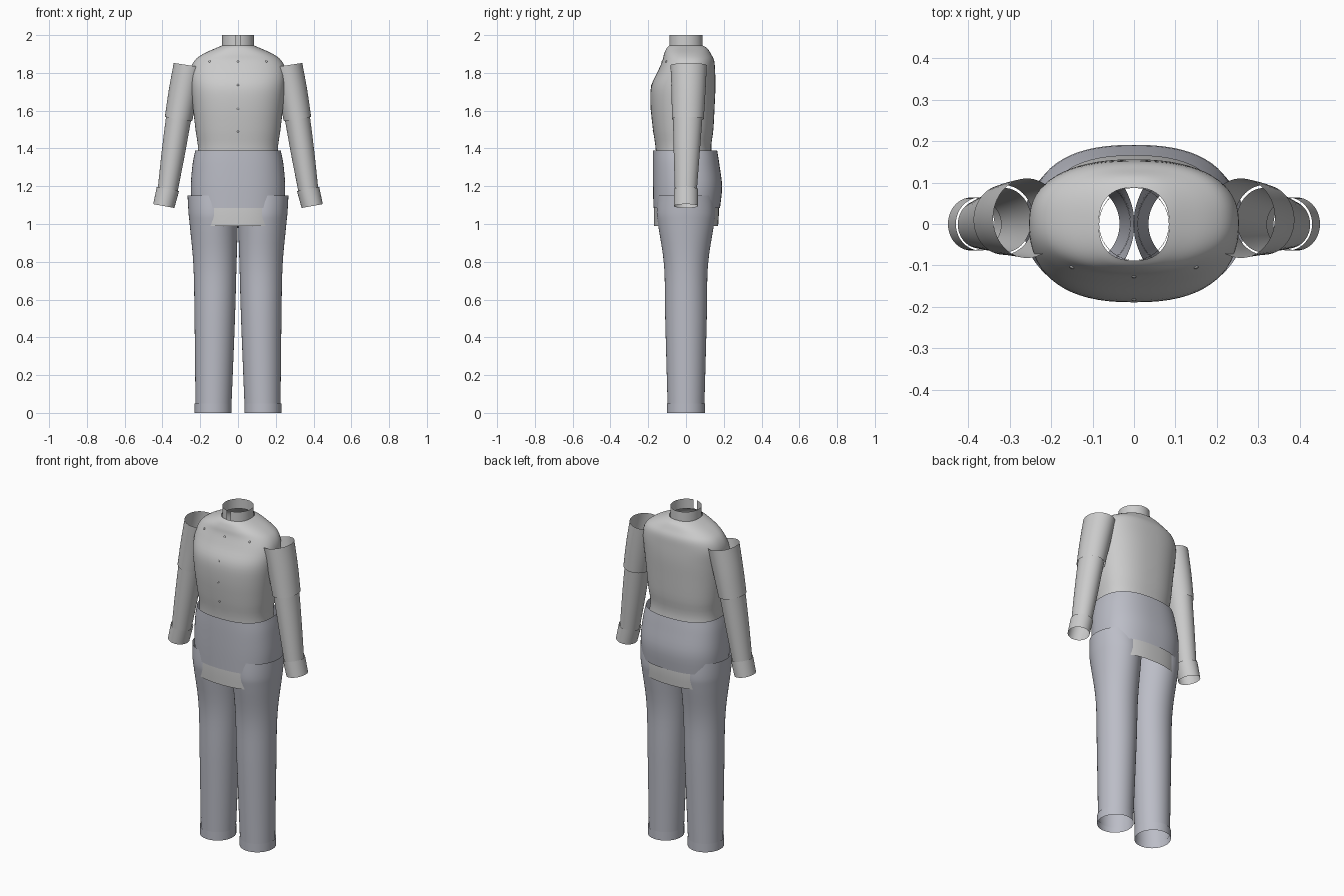
import bpy, bmesh
from math import sin, cos, pi, copysign
from mathutils import Vector, Matrix

if "Cube" in bpy.data.objects:
    bpy.data.objects.remove(bpy.data.objects["Cube"])

cloth = bpy.data.materials.new("trouser_cloth")
cloth.diffuse_color = (0.50, 0.51, 0.57, 1)
cloth.use_nodes = True
cloth.node_tree.nodes["Principled BSDF"].inputs["Base Color"].default_value = cloth.diffuse_color


def smooth_rings(rings, steps):
    """Catmull-Rom through the key sections."""
    out = []
    for i in range(len(rings) - 1):
        p = [rings[max(0, min(len(rings) - 1, i + k))] for k in (-1, 0, 1, 2)]
        for s in range(steps):
            t = s / steps
            out.append([0.5 * (2 * b + (c - a) * t + (2 * a - 5 * b + 4 * c - d) * t * t
                               + (3 * b - a - 3 * c + d) * t ** 3) for a, b, c, d in zip(*p)])
    return out + [rings[-1]]


def loft(name, rings, power=2.0, tilt=0.0, steps=4, gap=0.0, seg=64, mat=None, side=1):
    """Open tube through sections (cx, cy, z, rx, ry); gap leaves a slit at the front."""
    bm = bmesh.new()
    rows = []
    for cx, cy, z, rx, ry in smooth_rings(rings, steps):
        row = []
        for k in range(seg + (1 if gap else 0)):
            a = -pi / 2 + gap + (2 * pi - 2 * gap) * k / seg
            u = copysign(abs(cos(a)) ** (2 / power), cos(a)) * rx
            v = copysign(abs(sin(a)) ** (2 / power), sin(a)) * ry
            row.append(bm.verts.new((side * (cx + u * cos(tilt)), cy + v, z + u * sin(tilt))))
        rows.append(row)
    for r0, r1 in zip(rows, rows[1:]):
        for k in range(seg):
            j = (k + 1) % len(r0)
            quad = (r0[k], r0[j], r1[j], r1[k])
            bm.faces.new(quad)
    bmesh.ops.recalc_face_normals(bm, faces=bm.faces)
    # Rings run top to bottom or bottom to top: keep the normals facing outwards
    f = max(bm.faces, key=lambda f: f.calc_center_median().x)
    if f.normal.x < 0:
        bmesh.ops.reverse_faces(bm, faces=bm.faces)
    return finish(name, bm, mat)


def finish(name, bm, mat=None):
    me = bpy.data.meshes.new(name)
    bm.to_mesh(me)
    bm.free()
    ob = bpy.data.objects.new(name, me)
    bpy.context.collection.objects.link(ob)
    for p in me.polygons:
        p.use_smooth = True
    if mat:
        me.materials.append(mat)
    return ob


# Shirt body, tucked inside the trousers and showing again at the tail
loft("shirt_body", [
    (0, 0.000, 1.945, 0.085, 0.088),
    (0, 0.005, 1.930, 0.120, 0.108),
    (0, 0.008, 1.900, 0.185, 0.124),
    (0, 0.012, 1.865, 0.230, 0.137),
    (0, 0.003, 1.810, 0.252, 0.151),
    (0, -0.014, 1.730, 0.250, 0.170),
    (0, -0.018, 1.630, 0.240, 0.170),
    (0, -0.015, 1.500, 0.225, 0.160),
    (0, -0.013, 1.390, 0.212, 0.147),
    (0, 0.000, 1.250, 0.230, 0.160),
    (0, 0.002, 1.090, 0.243, 0.172),
    (0, 0.000, 0.990, 0.238, 0.170)], power=2.4)

# Standing collar with a slit at the front
loft("collar", [(0, 0, 1.94, 0.085, 0.088), (0, 0, 2.0, 0.084, 0.087)], gap=0.14, steps=2)

# Trouser hips
loft("trouser_hips", [
    (0, -0.005, 1.390, 0.226, 0.170),
    (0, 0.000, 1.320, 0.240, 0.176),
    (0, 0.008, 1.200, 0.250, 0.183),
    (0, 0.004, 1.085, 0.245, 0.176)], power=2.45, mat=cloth)

for side, tag in ((1, "left"), (-1, "right")):
    # Trouser leg and its hem
    loft(tag + "_trouser_leg", [
        (0.133, 0, 1.150, 0.134, 0.150),
        (0.131, 0, 1.060, 0.131, 0.155),
        (0.128, 0, 0.990, 0.127, 0.147),
        (0.122, 0, 0.780, 0.114, 0.116),
        (0.123, 0, 0.500, 0.107, 0.110),
        (0.130, 0, 0.030, 0.095, 0.097)], mat=cloth, side=side)
    loft(tag + "_trouser_hem", [(0.132, 0, 0.05, 0.098, 0.101), (0.132, 0, 0.0, 0.098, 0.101)],
         steps=1, mat=cloth, side=side)
    # Upper sleeve, forearm sleeve and cuff
    loft(tag + "_upper_sleeve", [
        (0.258, 0.014, 1.840, 0.083, 0.096),
        (0.288, 0.013, 1.700, 0.079, 0.090),
        (0.315, 0.010, 1.556, 0.073, 0.084)], tilt=0.15, side=side)
    loft(tag + "_forearm_sleeve", [
        (0.314, 0.009, 1.565, 0.067, 0.078),
        (0.342, 0.004, 1.380, 0.062, 0.069),
        (0.373, -0.001, 1.175, 0.053, 0.058)], tilt=0.17, side=side)
    loft(tag + "_cuff", [(0.371, 0, 1.185, 0.060, 0.064), (0.393, 0, 1.095, 0.057, 0.064)],
         tilt=0.18, steps=1, side=side)

# Small shirt buttons laid on the front of the body
body = bpy.data.objects["shirt_body"]
for i, (x, z) in enumerate([(0, 1.86), (0, 1.735), (0, 1.61), (0, 1.49), (0.15, 1.86), (-0.15, 1.86)]):
    hit, loc, nor, _ = body.ray_cast(Vector((x, -1, z)), Vector((0, 1, 0)))
    if hit:
        if nor.y > 0:
            nor = -nor
        bm = bmesh.new()
        bmesh.ops.create_cone(bm, cap_ends=True, segments=12, radius1=0.006, radius2=0.005, depth=0.004)
        bmesh.ops.transform(bm, verts=bm.verts,
                            matrix=Matrix.Translation(loc) @ nor.to_track_quat('Z', 'Y').to_matrix().to_4x4())
        finish("button_%d" % (i + 1), bm)
